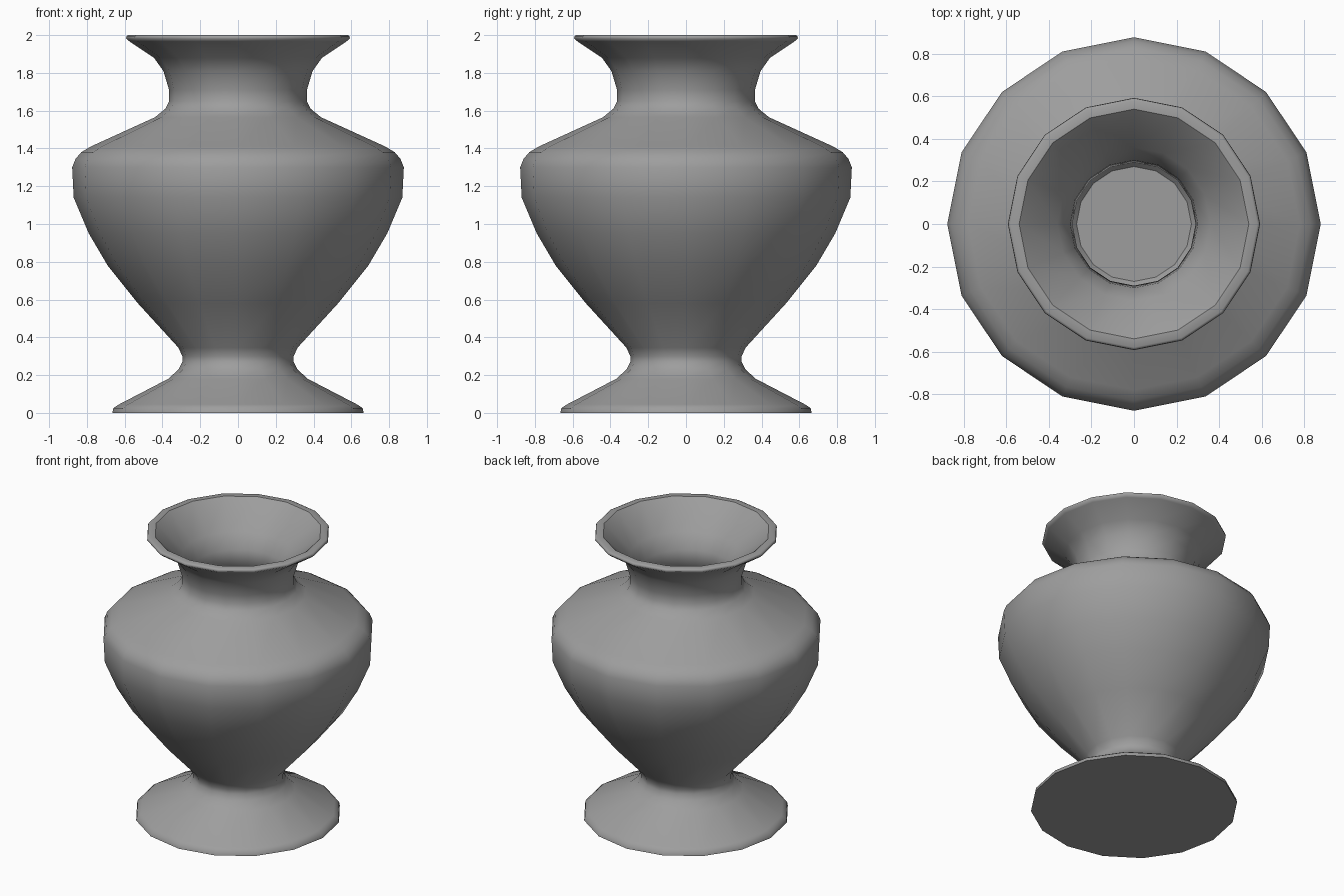
import bpy, bmesh, math

if "Cube" in bpy.data.objects:
    bpy.data.objects.remove(bpy.data.objects["Cube"])

SIDES = 16

# Half cross-section (radius, height): foot, body, neck, rim, then the hollow inside
outer = [(0, 0), (0.665, 0), (0.66, 0.025), (0.63, 0.045), (0.37, 0.18), (0.315, 0.23),
         (0.295, 0.27), (0.295, 0.30), (0.315, 0.345), (0.53, 0.58), (0.69, 0.78),
         (0.79, 0.95), (0.87, 1.14), (0.878, 1.30), (0.86, 1.345), (0.83, 1.38),
         (0.78, 1.41), (0.44, 1.565), (0.385, 1.61), (0.365, 1.65), (0.365, 1.71),
         (0.395, 1.81), (0.445, 1.88), (0.575, 1.967), (0.593, 1.982), (0.59, 1.995),
         (0.58, 2.0)]
inner = [(0.54, 2.0), (0.36, 1.83), (0.30, 1.73), (0.29, 1.63),
         (0.40, 1.51), (0.72, 1.36), (0.80, 1.29), (0.79, 1.15), (0.62, 0.80),
         (0.45, 0.58), (0.27, 0.38), (0, 0.38)]
sharp_rings = [(0.665, 0), (0.54, 2.0), (0.27, 0.38)]

# Vase: spin the cross-section around the z axis
bm = bmesh.new()
verts = [bm.verts.new((r, 0, z)) for r, z in outer + inner]
edges = [bm.edges.new(pair) for pair in zip(verts, verts[1:])]
bmesh.ops.spin(bm, geom=verts + edges, cent=(0, 0, 0), axis=(0, 0, 1),
               angle=2 * math.pi, steps=SIDES, use_merge=False)
bmesh.ops.remove_doubles(bm, verts=bm.verts, dist=0.0005)
bmesh.ops.recalc_face_normals(bm, faces=bm.faces)


# Smooth shading, crisp only at the foot, inner rim and floor
def on_ring(v, ring):
    return math.hypot(math.hypot(v.co.x, v.co.y) - ring[0], v.co.z - ring[1]) < 0.001


for face in bm.faces:
    face.smooth = True
for edge in bm.edges:
    if any(all(on_ring(v, ring) for v in edge.verts) for ring in sharp_rings):
        edge.smooth = False

mesh = bpy.data.meshes.new("vase")
bm.to_mesh(mesh)
bm.free()
vase = bpy.data.objects.new("vase", mesh)
bpy.context.collection.objects.link(vase)

# Dark grey clay
clay = bpy.data.materials.new("dark_clay")
clay.diffuse_color = (0.34, 0.34, 0.34, 1)
clay.use_nodes = True
clay.node_tree.nodes["Principled BSDF"].inputs["Base Color"].default_value = clay.diffuse_color
mesh.materials.append(clay)
